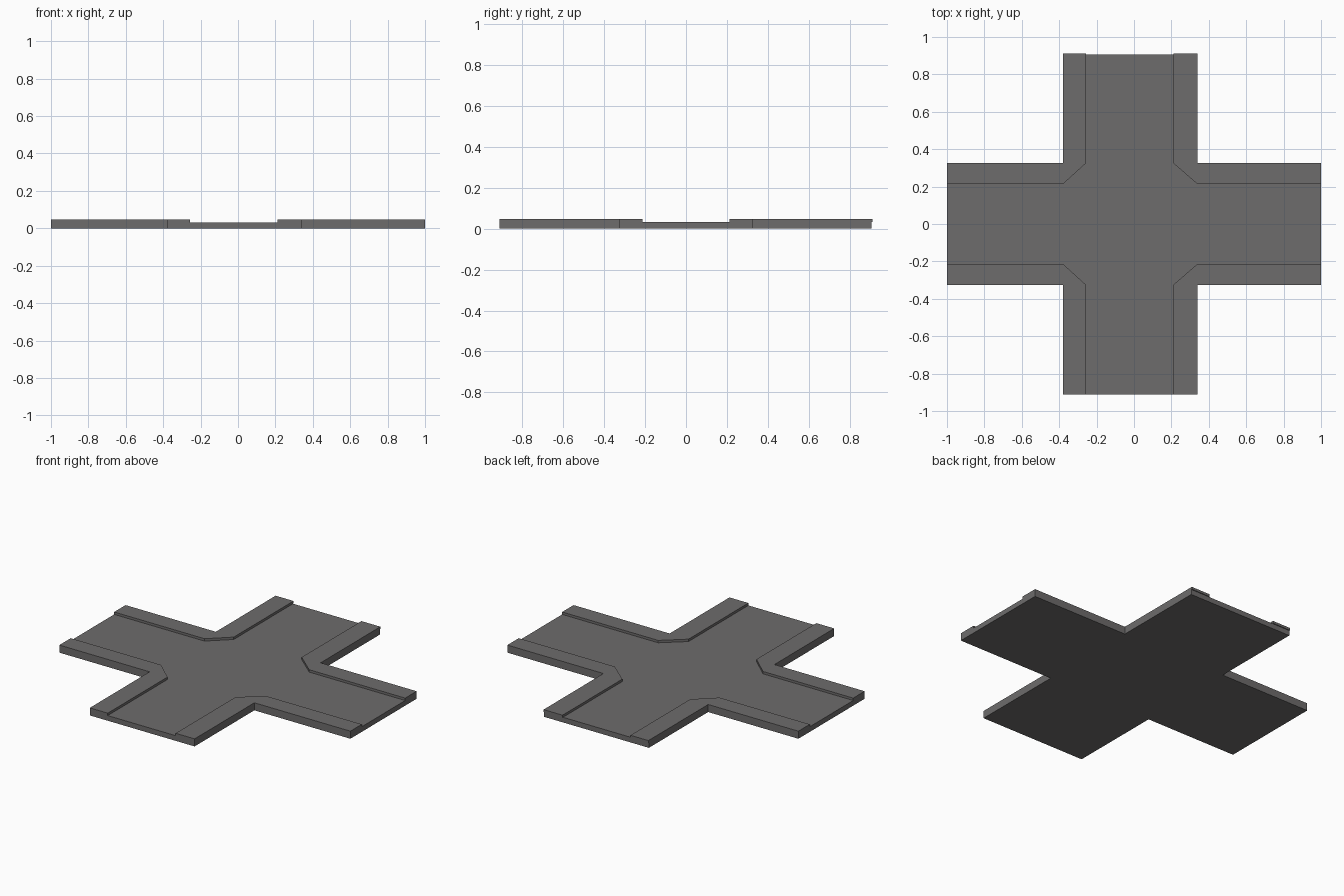
import bpy, bmesh

if "Cube" in bpy.data.objects:
    bpy.data.objects.remove(bpy.data.objects["Cube"])

ROAD_TOP, KERB_TOP = 0.032, 0.047

grey = bpy.data.materials.new("asphalt grey")
grey.diffuse_color = (0.155, 0.15, 0.15, 1)
grey.use_nodes = True
grey.node_tree.nodes["Principled BSDF"].inputs["Base Color"].default_value = grey.diffuse_color


def prism(name, outline, z0, z1):
    """Extrude a flat outline between two heights."""
    bm = bmesh.new()
    face = bm.faces.new([bm.verts.new((x, y, z0)) for x, y in outline])
    new = bmesh.ops.extrude_face_region(bm, geom=[face])["geom"]
    bmesh.ops.translate(bm, vec=(0, 0, z1 - z0),
                        verts=[v for v in new if isinstance(v, bmesh.types.BMVert)])
    bmesh.ops.recalc_face_normals(bm, faces=bm.faces)
    mesh = bpy.data.meshes.new(name)
    bm.to_mesh(mesh)
    bm.free()
    mesh.materials.append(grey)
    obj = bpy.data.objects.new(name, mesh)
    bpy.context.collection.objects.link(obj)
    return obj


# Cross-shaped road slab, with the side road slightly off centre
L, R, W, N, S = -0.38, 0.34, 0.325, 0.907, -0.912
prism("road_slab", [(L, S), (R, S), (R, -W), (1, -W), (1, W), (R, W),
                    (R, N), (L, N), (L, W), (-1, W), (-1, -W), (L, -W)],
      0, ROAD_TOP)

# Raised pavement around each of the four corners, with a cut inner corner
for side, sx, outer, inner in (("right", 1, R, 0.21), ("left", -1, L, -0.257)):
    for end, sy in (("back", 1), ("front", -1)):
        prism(f"pavement_{end}_{side}",
              [(inner, sy * 0.912), (outer, sy * 0.912), (outer, sy * W), (sx, sy * W),
               (sx, sy * 0.213), (outer, sy * 0.213), (inner, sy * W)],
              ROAD_TOP, KERB_TOP)
